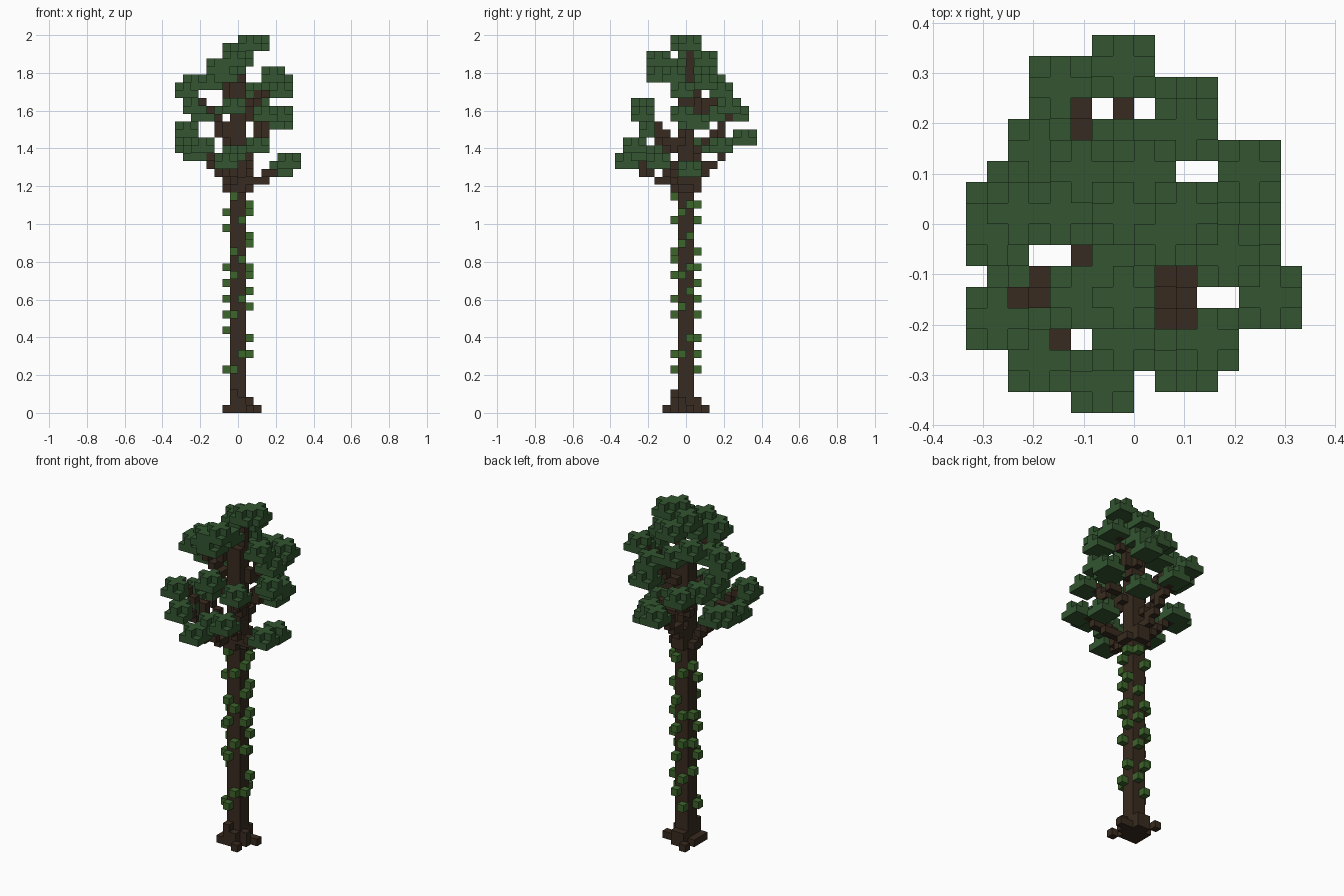
import bpy
import bmesh
from mathutils import Vector

if "Cube" in bpy.data.objects:
    bpy.data.objects.remove(bpy.data.objects["Cube"], do_unlink=True)

S = 2 / 48          # edge of one block
taken = set()       # every block already used
parts = []


def material(name, colour):
    m = bpy.data.materials.new(name)
    m.use_nodes = True
    m.diffuse_color = (*colour, 1)
    m.node_tree.nodes["Principled BSDF"].inputs["Base Color"].default_value = (*colour, 1)
    return m


bark = material("dark bark", (0.040, 0.024, 0.014))
leaf = material("deep green leaf", (0.033, 0.091, 0.030))
vine = material("bright green vine", (0.046, 0.130, 0.024))


def part(name, cells, mat):
    """Claim the free blocks for a named part."""
    free = set(cells) - taken
    taken.update(free)
    parts.append((name, free, mat))


def box(x0, x1, y0, y1, z0, z1):
    return {(x, y, z) for x in range(x0, x1 + 1)
            for y in range(y0, y1 + 1) for z in range(z0, z1 + 1)}


def tuft(x, y, z):
    """Square layer of leaves with a smaller cross on top."""
    return (box(x - 1, x + 1, y - 1, y + 1, z, z)
            | box(x - 1, x + 1, y, y, z + 1, z + 1)
            | box(x, x, y - 1, y + 1, z + 1, z + 1))


def line(a, b):
    """Stepped run of blocks between two points."""
    a, b = Vector(a), Vector(b)
    n = int((b - a).length * 1.1) + 1
    return {tuple(round(v) for v in a.lerp(b, t / n)) for t in range(n + 1)}


def build(name, cells, mat):
    """Mesh only the exposed sides of the blocks."""
    bm = bmesh.new()
    verts = {}

    def vert(p):
        if p not in verts:
            verts[p] = bm.verts.new([v * S for v in p])
        return verts[p]

    for c in sorted(cells):
        for axis in range(3):
            for side in (0, 1):
                n = list(c)
                n[axis] += 2 * side - 1
                if tuple(n) in taken:
                    continue
                ring = []
                for du, dv in ((0, 0), (1, 0), (1, 1), (0, 1)):
                    p = list(c)
                    p[axis] += side
                    p[(axis + 1) % 3] += du
                    p[(axis + 2) % 3] += dv
                    ring.append(vert(tuple(p)))
                bm.faces.new(ring if side else ring[::-1])
    mesh = bpy.data.meshes.new(name)
    bm.to_mesh(mesh)
    bm.free()
    mesh.materials.append(mat)
    bpy.context.collection.objects.link(bpy.data.objects.new(name, mesh))


# Trunk, with a collar where the boughs start and a thin leader on top
part("trunk", box(-1, 0, -1, 0, 0, 41) | box(0, 0, 0, 0, 42, 45)
     | box(-2, 1, -1, 0, 28, 28) | box(-1, 0, -2, 1, 28, 29), bark)

# Roots: a low skirt with four loose tips
part("roots", box(-2, 1, -1, 0, 0, 0) | box(-1, 0, -2, 1, 0, 1)
     | box(1, 1, -1, -1, 1, 1) | box(-1, -1, -2, -2, 2, 2)
     | {(2, 0, 0), (1, -3, 0), (-2, -2, 0), (-2, 2, 0)}, bark)

# Leaf tufts, as groups of centres in blocks
groups = {
    "low_left": ((6, -4, 31), (5, 0, 30)),
    "low_front": ((-2, -8, 31), (-1, -6, 32), (2, -7, 33)),
    "low_right": ((-7, -5, 35), (-5, -7, 33), (-6, -4, 32), (-6, 1, 33), (-7, 0, 33)),
    "low_back": ((-1, 7, 34), (2, 4, 33)),
    "mid_front": ((3, -6, 37), (-1, -6, 38)),
    "mid_left": ((5, -1, 37), (4, 0, 36), (5, 1, 36)),
    "mid_back": ((-4, 6, 37), (2, 5, 38), (-5, 3, 37), (-6, 1, 38)),
    "high_left": ((5, 2, 41), (4, -2, 42), (5, -1, 40)),
    "high_right": ((-7, 0, 40), (-7, -1, 40), (-6, 0, 41), (-4, 0, 41)),
    "high_back": ((2, 4, 40), (-1, 3, 41), (-3, 2, 42)),
    "crown": ((-3, -4, 43), (-2, -4, 42), (-1, -4, 44), (-1, -2, 43),
              (0, 2, 44), (-1, 0, 45), (1, -1, 46), (2, 0, 46)),
}

# One branch to each group, and to any tuft that hangs far out
branches = set()
for tufts in groups.values():
    for x, y, z in tufts:
        reach = (x * x + y * y) ** 0.5
        if (x, y, z) == tufts[0] or reach > 6.5:
            start = max(28, z - 1 - 0.6 * reach)
            root = (0 if x > 0 else -1, 0 if y > 0 else -1, start)
            branches |= line(root, (x * 0.8, y * 0.8, z - 0.4))
part("branches", branches, bark)

for name, tufts in groups.items():
    part("leaves_" + name, set().union(*(tuft(*t) for t in tufts)), leaf)

# Vine blocks up the four sides of the trunk, alternating columns
vines = set()
for heights, place in (
        ((5, 10, 12, 14, 16, 18, 23, 25), lambda s, z: (-2, s, z)),
        ((7, 9, 13, 15, 17, 18, 21, 22, 25, 26), lambda s, z: (1, s, z)),
        ((5, 7, 12, 14, 17, 19, 20, 24, 27), lambda s, z: (s, -2, z)),
        ((5, 7, 9, 12, 14, 16, 18, 20, 24, 26), lambda s, z: (s, 1, z))):
    for n, z in enumerate(heights):
        vines.add(place(-(n % 2 == 0), z))
part("vines", vines, vine)

for spec in parts:
    build(*spec)
